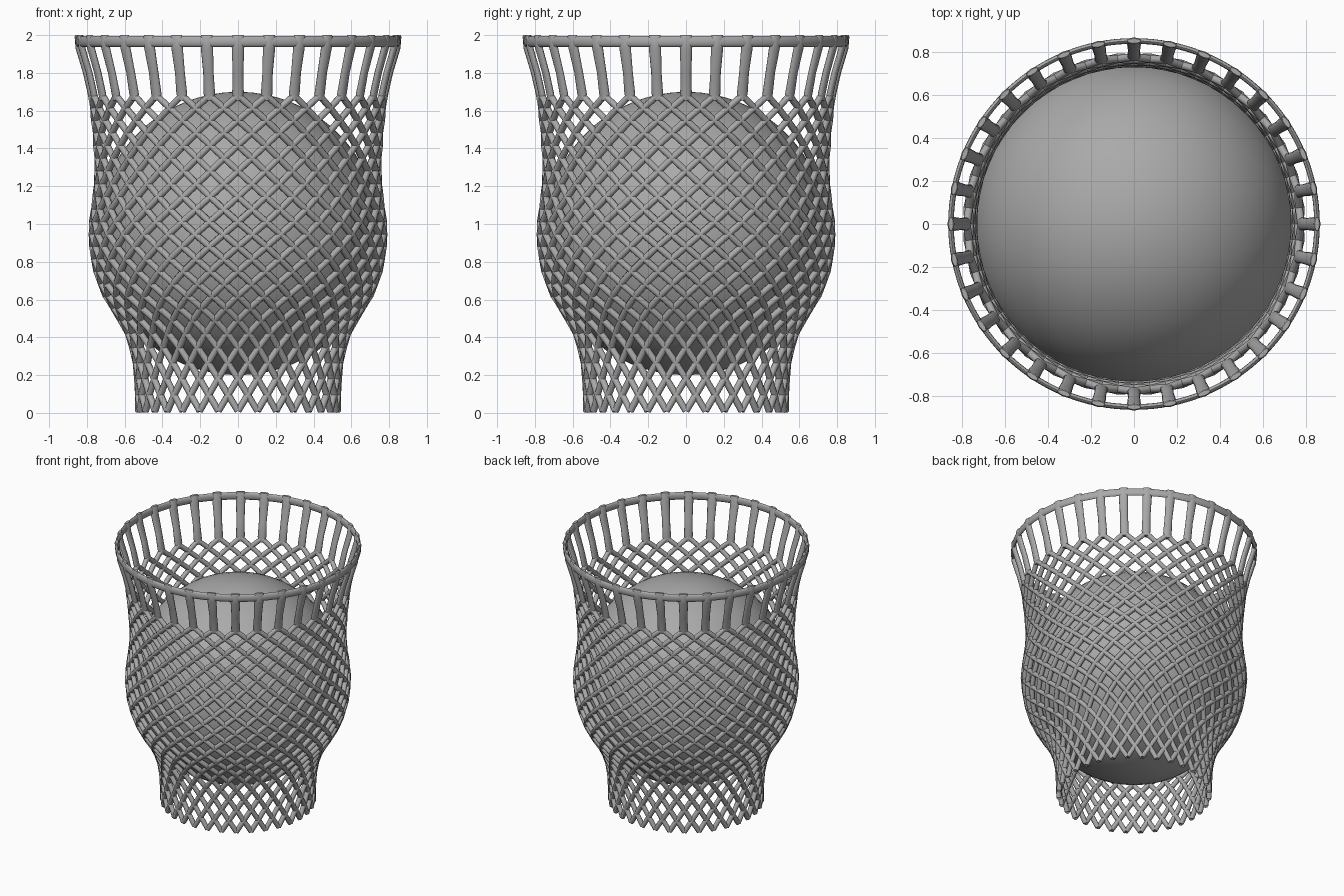
import bpy
import bmesh
from math import sin, cos, pi, sqrt

cube = bpy.data.objects.get("Cube")
if cube:
    bpy.data.objects.remove(cube)

grey = bpy.data.materials.new("plain grey")
grey.use_nodes = True
grey.diffuse_color = (0.4, 0.4, 0.4, 1)
grey.node_tree.nodes["Principled BSDF"].inputs["Base Color"].default_value = (0.4, 0.4, 0.4, 1)

COUNT = 32
STEPS = 24
CORD = 0.018
PITCH = 2 * pi / COUNT

# Net profile: (height, cord centre radius), bottom to top
PROFILE = [(0.01, 0.528), (0.2, 0.534), (0.3, 0.547), (0.4, 0.572), (0.5, 0.625),
           (0.6, 0.69), (0.7, 0.735), (0.8, 0.762), (0.95, 0.777), (1.05, 0.768),
           (1.15, 0.753), (1.3, 0.742), (1.5, 0.755), (1.68, 0.776)]


def radius_at(z):
    for (z0, r0), (z1, r1) in zip(PROFILE, PROFILE[1:]):
        if z <= z1:
            t = (z - z0) / (z1 - z0)
            return r0 + (r1 - r0) * t
    return PROFILE[-1][1]


def polar(r, a, z):
    return (r * cos(a), r * sin(a), z)


def node_heights(edge):
    """Walk down the profile with mesh edges of equal length."""
    z, heights = PROFILE[-1][0], [PROFILE[-1][0]]
    for _ in range(STEPS):
        r = radius_at(z)
        slope = (r - radius_at(z - 0.05)) / 0.05
        run = sqrt(max(edge ** 2 - (r * PITCH / 2) ** 2, 0.0004))
        z -= run / sqrt(1 + slope ** 2)
        heights.append(z)
    return heights


def fitted_heights():
    low, high = 0.06, 0.2
    for _ in range(30):
        mid = (low + high) / 2
        if node_heights(mid)[-1] > PROFILE[0][0]:
            low = mid
        else:
            high = mid
    return node_heights(high)


def finish(obj):
    obj.data.materials.clear()
    obj.data.materials.append(grey)
    bpy.ops.object.select_all(action='DESELECT')
    obj.select_set(True)
    bpy.context.view_layer.objects.active = obj
    bpy.ops.object.shade_smooth_by_angle(angle=0.9)


def mesh_object(name, bm):
    bmesh.ops.recalc_face_normals(bm, faces=bm.faces)
    mesh = bpy.data.meshes.new(name)
    bm.to_mesh(mesh)
    bm.free()
    obj = bpy.data.objects.new(name, mesh)
    bpy.context.collection.objects.link(obj)
    finish(obj)


def cord_object(name, paths):
    curve = bpy.data.curves.new(name, 'CURVE')
    curve.dimensions = '3D'
    curve.bevel_depth = CORD
    curve.bevel_resolution = 2
    curve.use_fill_caps = True
    for path in paths:
        spline = curve.splines.new('POLY')
        spline.points.add(len(path) - 1)
        for point, co in zip(spline.points, path):
            point.co = (*co, 1)
    obj = bpy.data.objects.new(name, curve)
    bpy.context.collection.objects.link(obj)
    bpy.ops.object.select_all(action='DESELECT')
    obj.select_set(True)
    bpy.context.view_layer.objects.active = obj
    bpy.ops.object.convert(target='MESH')
    finish(bpy.context.view_layer.objects.active)


def bridge(bm, loops, closed):
    """Skin consecutive loops of vertices."""
    pairs = list(zip(loops, loops[1:]))
    if closed:
        pairs.append((loops[-1], loops[0]))
    for a, b in pairs:
        for i in range(len(a)):
            j = (i + 1) % len(a)
            bm.faces.new((a[i], a[j], b[j], b[i]))
    if not closed:
        bm.faces.new(loops[0])
        bm.faces.new(loops[-1])


# Diamond net: two families of opposite spirals
heights = fitted_heights()
for name, turn in (("net_left_cords", 1), ("net_right_cords", -1)):
    paths = []
    for k in range(COUNT):
        start = pi / 2 + k * PITCH
        paths.append([polar(radius_at(z), start + turn * i * PITCH / 2, z)
                      for i, z in enumerate(heights)])
    cord_object(name, paths)

# Ball resting inside the net
bm = bmesh.new()
bmesh.ops.create_uvsphere(bm, u_segments=64, v_segments=32, radius=0.75)
bmesh.ops.translate(bm, verts=bm.verts, vec=(0, 0, 0.95))
mesh_object("ball", bm)

# Flat oval rim ring
bm = bmesh.new()
loops = []
for i in range(COUNT * 4):
    a = i * PITCH / 4
    loops.append([bm.verts.new(polar(0.849 + 0.013 * cos(t * pi / 6), a, 1.967 + 0.029 * sin(t * pi / 6)))
                  for t in range(12)])
bridge(bm, loops, True)
mesh_object("rim_ring", bm)

# Hanging straps: (height, radius, half width, half depth)
STRAP = [(1.655, 0.774, 0.022, 0.016), (1.69, 0.778, 0.031, 0.018), (1.8, 0.803, 0.028, 0.018),
         (1.93, 0.842, 0.033, 0.018), (1.99, 0.849, 0.034, 0.016), (2.0, 0.849, 0.03, 0.011)]
bm = bmesh.new()
for k in range(COUNT):
    a = k * PITCH
    loops = []
    for z, r, wide, deep in STRAP:
        loop = []
        for t in range(12):
            u = r + deep * cos(t * pi / 6)
            v = wide * sin(t * pi / 6)
            loop.append(bm.verts.new((u * cos(a) - v * sin(a), u * sin(a) + v * cos(a), z)))
        loops.append(loop)
    bridge(bm, loops, False)
mesh_object("hanging_straps", bm)
